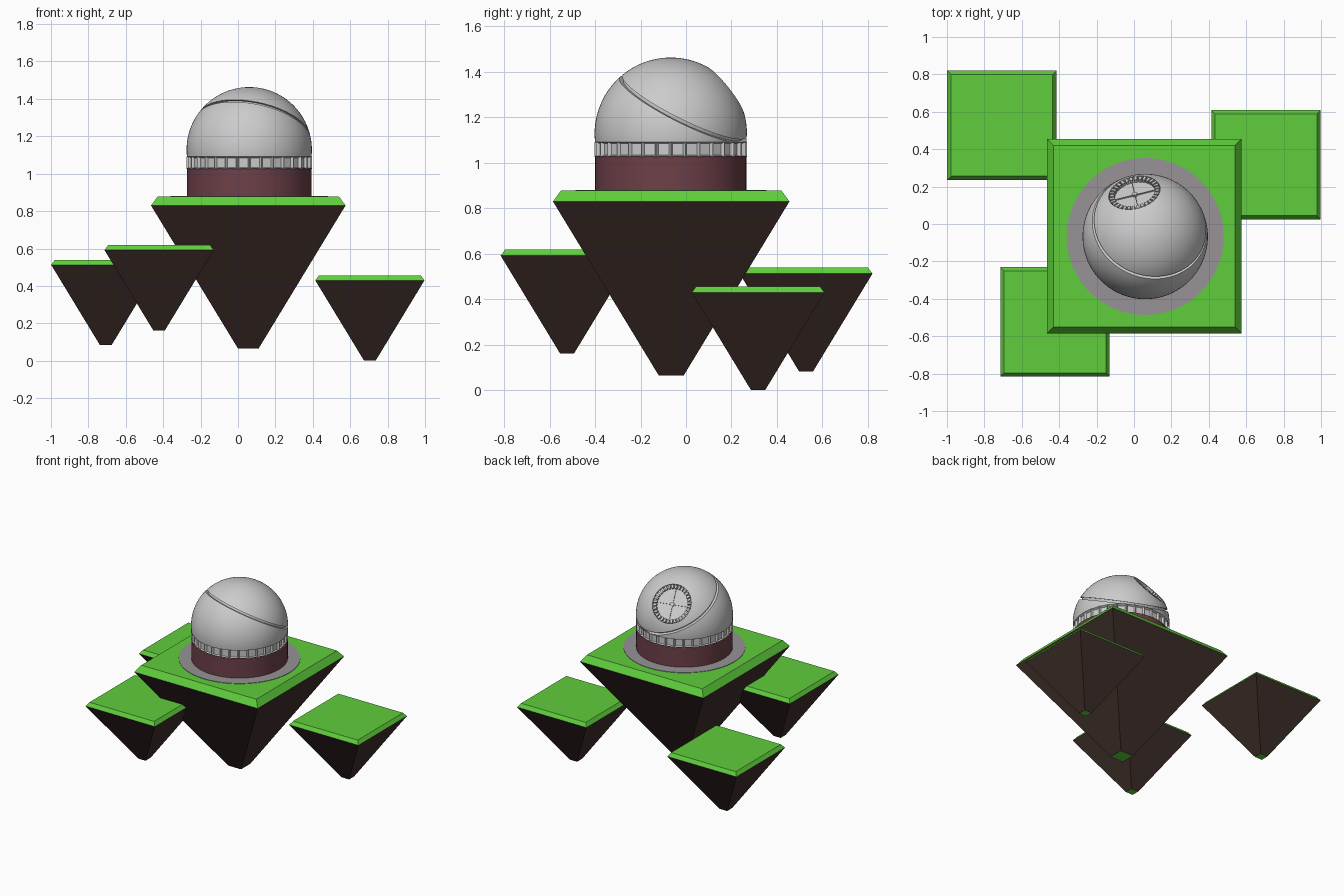
import bpy, bmesh, math
from mathutils import Vector, Matrix

if "Cube" in bpy.data.objects:
    bpy.data.objects.remove(bpy.data.objects["Cube"])

CX, CY = 0.06, -0.067            # axis of the domed building
R, CZ = 0.335, 1.128             # dome radius and centre height
CENTRE = Vector((CX, CY, CZ))


def material(name, rgb):
    m = bpy.data.materials.new(name)
    m.diffuse_color = (*rgb, 1)
    m.use_nodes = True
    m.node_tree.nodes["Principled BSDF"].inputs["Base Color"].default_value = m.diffuse_color
    return m


GRASS = material("grass_green", (0.115, 0.61, 0.045))
ROCK = material("rock_brown", (0.047, 0.027, 0.022))
MAROON = material("maroon", (0.155, 0.052, 0.066))
PAVING = material("paving_grey", (0.31, 0.29, 0.31))


def new_object(name, bm, mats=(), matrix=None):
    bmesh.ops.recalc_face_normals(bm, faces=bm.faces)
    if matrix:
        bm.transform(matrix)
    mesh = bpy.data.meshes.new(name)
    bm.to_mesh(mesh)
    bm.free()
    ob = bpy.data.objects.new(name, mesh)
    bpy.context.collection.objects.link(ob)
    for m in mats:
        mesh.materials.append(m)
    return ob


def smooth(ob, angle=30):
    bpy.ops.object.select_all(action='DESELECT')
    ob.select_set(True)
    bpy.context.view_layer.objects.active = ob
    bpy.ops.object.shade_smooth_by_angle(angle=math.radians(angle))


def cylinder(bm, r, z0, z1, seg=64, caps=True):
    return bmesh.ops.create_cone(bm, cap_ends=caps, segments=seg, radius1=r, radius2=r, depth=z1 - z0,
                                 matrix=Matrix.Translation((0, 0, (z0 + z1) / 2)))


def box(bm, size, matrix):
    bmesh.ops.create_cube(bm, size=1, matrix=matrix @ Matrix.Diagonal((*size, 1)))


def facing(direction, offset):
    """Local z along direction, origin at offset from the dome centre."""
    d = Vector(direction).normalized()
    return Matrix.Translation(CENTRE + d * offset) @ d.to_track_quat('Z', 'Y').to_matrix().to_4x4()


# Floating islands: inverted truncated pyramid with a bevelled grass slab
def island(name, x, y, bottom, s):
    bm = bmesh.new()
    rings = []
    for half, z in ((0.055, 0), (0.52, 0.765), (0.485, 0.813)):
        rings.append([bm.verts.new((x + sx * half * s, y + sy * half * s, bottom + z * s))
                      for sx, sy in ((-1, -1), (1, -1), (1, 1), (-1, 1))])
    bm.faces.new(rings[0])
    bm.faces.new(rings[2])
    for k in range(2):
        for i in range(4):
            j = (i + 1) % 4
            f = bm.faces.new((rings[k][i], rings[k][j], rings[k + 1][j], rings[k + 1][i]))
            f.material_index = 1 - k
    new_object(name, bm, (GRASS, ROCK))


island("main_island", 0.055, -0.065, 0.065, 1)
island("back_left_island", -0.707, 0.528, 0.083, 0.5615)
island("front_left_island", -0.422, -0.523, 0.162, 0.5615)
island("right_island", 0.705, 0.317, 0.0, 0.5615)

# Paved disc and maroon base wall
upright = Matrix.Translation((CX, CY, 0))
bm = bmesh.new()
cylinder(bm, 0.42, 0.87, 0.881)
smooth(new_object("paved_disc", bm, (PAVING,), upright))
bm = bmesh.new()
cylinder(bm, 0.333, 0.87, 1.03)
smooth(new_object("base_wall", bm, (MAROON,), upright))

# Ring of recessed windows
bm = bmesh.new()
cylinder(bm, R, 1.026, 1.092, 32, caps=False)
bmesh.ops.recalc_face_normals(bm, faces=bm.faces)
bmesh.ops.inset_individual(bm, faces=bm.faces[:], thickness=0.008, use_even_offset=True)
panes = [f for f in bm.faces if all(1.03 < v.co.z < 1.088 for v in f.verts)]
for v in {v for f in panes for v in f.verts}:
    v.co.xy *= 0.955
new_object("window_band", bm, (), upright)

# Dome shell, closed underneath
bm = bmesh.new()
bmesh.ops.create_uvsphere(bm, u_segments=96, v_segments=48, radius=R)
cut = bmesh.ops.bisect_plane(bm, geom=bm.verts[:] + bm.edges[:] + bm.faces[:], plane_co=(0, 0, -0.037),
                             plane_no=(0, 0, -1), clear_outer=True)
bmesh.ops.contextual_create(bm, geom=[e for e in cut["geom_cut"] if isinstance(e, bmesh.types.BMEdge)])
dome = new_object("dome", bm, (), Matrix.Translation(CENTRE))

# Cutter for the tilted groove: a square-section ring
K, H = 0.13, 0.008
bm = bmesh.new()
rings = []
for i in range(96):
    a = 2 * math.pi * i / 96
    rings.append([bm.verts.new((r * math.cos(a), r * math.sin(a), z))
                  for r, z in ((0.292, -H), (0.35, -H), (0.35, H), (0.292, H))])
for i in range(96):
    p, q = rings[i], rings[(i + 1) % 96]
    for k in range(4):
        m = (k + 1) % 4
        bm.faces.new((p[k], q[k], q[m], p[m]))
groove = new_object("groove_cutter", bm, (), facing((0.19, 0.44, 0.88), K))

# Cutter for the round hatch recess
HATCH = facing((-0.19, 0.77, 0.61), 0.285)
bm = bmesh.new()
cylinder(bm, 0.14, 0, 0.1, 64)
recess = new_object("hatch_cutter", bm, (), HATCH)

for cutter in (groove, recess):
    mod = dome.modifiers.new("cut", 'BOOLEAN')
    mod.operation, mod.solver, mod.object = 'DIFFERENCE', 'EXACT', cutter
    bpy.context.view_layer.objects.active = dome
    bpy.ops.object.modifier_apply(modifier=mod.name)
    bpy.data.objects.remove(cutter)
smooth(dome)

# Toothed ring around the hatch
bm = bmesh.new()
for i in range(32):
    turn = Matrix.Rotation(2 * math.pi * i / 32, 4, 'Z')
    box(bm, (0.026, 0.015, 0.022), turn @ Matrix.Translation((0.124, 0, 0.008)))
new_object("hatch_teeth", bm, (), HATCH)

# Hatch cross bars and hub
bm = bmesh.new()
for i in range(2):
    box(bm, (0.22, 0.005, 0.012), Matrix.Rotation(i * math.pi / 2, 4, 'Z'))
cylinder(bm, 0.014, -0.005, 0.014, 24)
smooth(new_object("hatch_cross", bm, (), HATCH))
